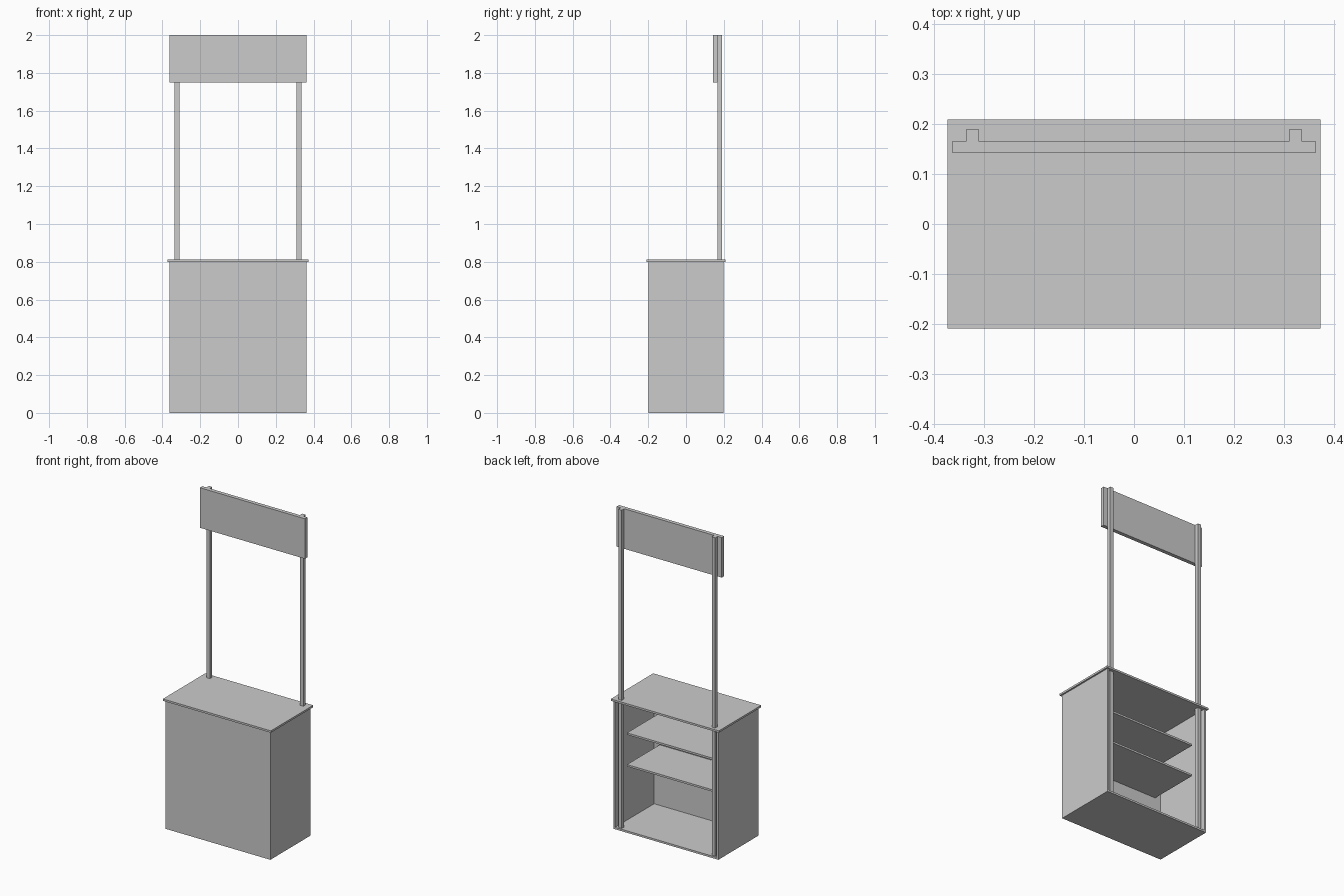
import bpy
import bmesh
from mathutils import Matrix, Vector

if "Cube" in bpy.data.objects:
    bpy.data.objects.remove(bpy.data.objects["Cube"])

T = 0.012  # board thickness


def box(name, x, y, z):
    """Axis-aligned box from (min, max) ranges."""
    size = Vector((x[1] - x[0], y[1] - y[0], z[1] - z[0]))
    centre = Vector((sum(x) / 2, sum(y) / 2, sum(z) / 2))
    bm = bmesh.new()
    bmesh.ops.create_cube(bm, size=1.0, matrix=Matrix.Diagonal((*size, 1.0)))
    mesh = bpy.data.meshes.new(name)
    bm.to_mesh(mesh)
    bm.free()
    obj = bpy.data.objects.new(name, mesh)
    obj.location = centre
    bpy.context.collection.objects.link(obj)
    return obj


W, D, H = 0.363, 0.199, 0.80  # cabinet half width, half depth, height

# Cabinet, open at the back
box("front_panel", (-W, W), (-D, -D + T), (0, H))
box("cabinet_floor", (-W + T, W - T), (-D + T, D), (0, T))
box("counter_top", (-0.373, 0.373), (-0.209, 0.209), (H, H + T))

# Side panels and posts, one of each per side
for side, s in (("left", -1), ("right", 1)):
    box(f"{side}_side_panel", sorted((s * (W - T), s * W)), (-D + T, D), (0, H))
    box(f"{side}_post", sorted((s * 0.311, s * 0.335)), (0.166, 0.19), (T, 2.0))

# Shelves, narrower than the cabinet
for name, top in (("lower_shelf", 0.39), ("upper_shelf", 0.588)):
    box(name, (-0.313, 0.313), (-D + T, 0.135), (top - T, top))

# Header board in front of the posts
box("header_board", (-W, W), (0.142, 0.166), (1.75, 2.0))
